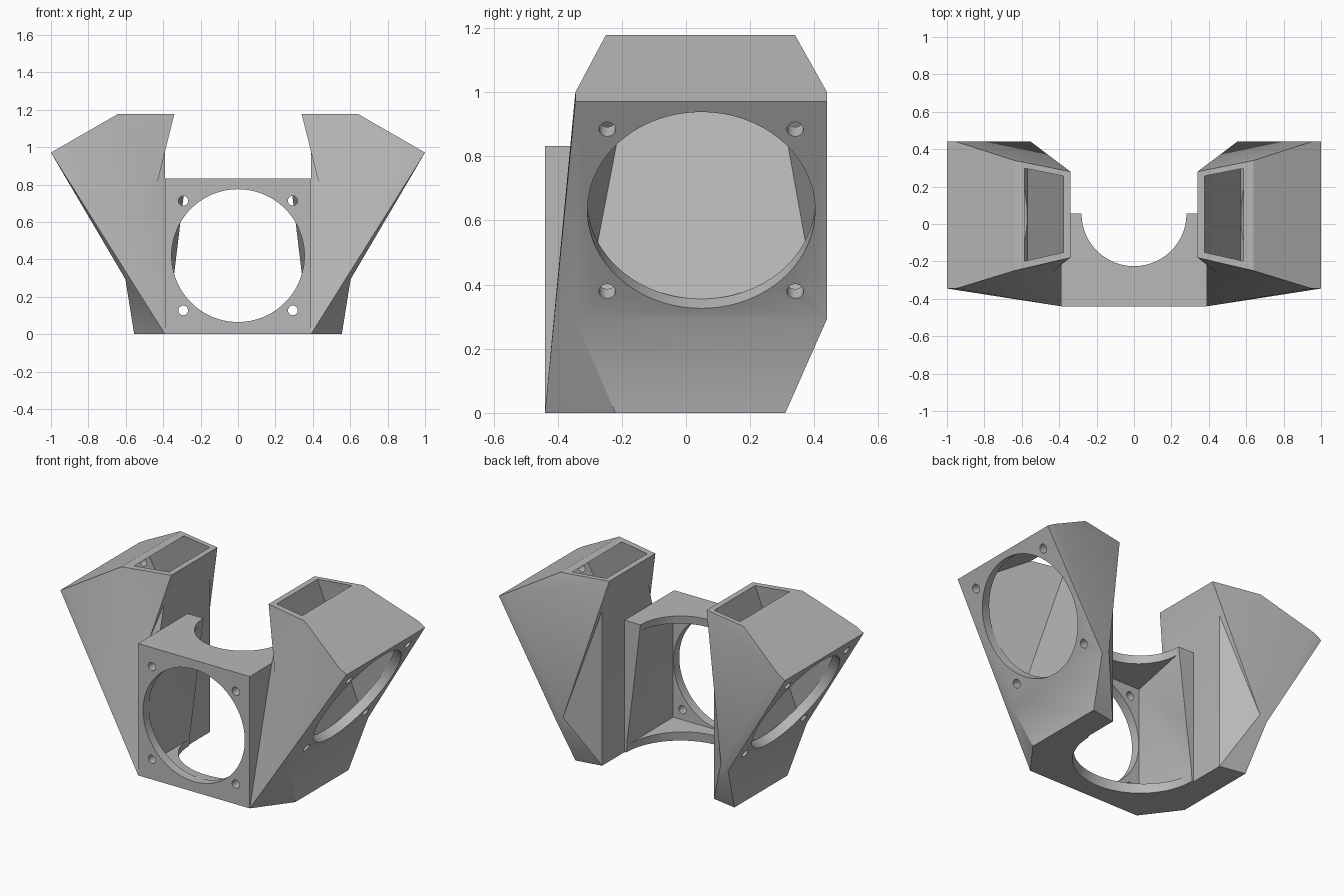
import bpy
import bmesh
from math import radians
from mathutils import Vector

cube = bpy.data.objects.get("Cube")
if cube:
    bpy.data.objects.remove(cube, do_unlink=True)

grey = bpy.data.materials.new("plain grey")
grey.use_nodes = True
colour = (0.48, 0.48, 0.48, 1)
grey.diffuse_color = colour
grey.node_tree.nodes["Principled BSDF"].inputs["Base Color"].default_value = colour

HALF, BORE, SCREW, PLATE = 0.3925, 0.355, 0.293, 0.058


def hull(name, points):
    """Convex solid around a few corner points."""
    bm = bmesh.new()
    for p in points:
        bm.verts.new(p)
    result = bmesh.ops.convex_hull(bm, input=bm.verts)
    spare = [v for v in result["geom_interior"] if isinstance(v, bmesh.types.BMVert)]
    bmesh.ops.delete(bm, geom=spare, context="VERTS")
    bmesh.ops.dissolve_limit(bm, angle_limit=radians(0.5), verts=bm.verts, edges=bm.edges)
    bmesh.ops.recalc_face_normals(bm, faces=bm.faces)
    mesh = bpy.data.meshes.new(name)
    bm.to_mesh(mesh)
    bm.free()
    obj = bpy.data.objects.new(name, mesh)
    bpy.context.collection.objects.link(obj)
    obj.data.materials.append(grey)
    return obj


def cone(centre, axis, low_radius, high_radius, depth, sides):
    bpy.ops.mesh.primitive_cone_add(
        vertices=sides, radius1=low_radius, radius2=high_radius, depth=depth,
        location=centre, rotation=Vector(axis).to_track_quat("Z", "Y").to_euler())
    return bpy.context.object


def select_only(obj):
    bpy.ops.object.select_all(action="DESELECT")
    bpy.context.view_layer.objects.active = obj
    obj.select_set(True)


def combine(obj, other, operation="DIFFERENCE"):
    """Cut or merge with another solid, then discard it."""
    other.hide_render = True
    mod = obj.modifiers.new("combine", "BOOLEAN")
    mod.operation, mod.solver, mod.object = operation, "EXACT", other
    select_only(obj)
    bpy.ops.object.modifier_apply(modifier=mod.name)
    bpy.data.objects.remove(other, do_unlink=True)


def square(centre, u, v, normal, half, depth):
    """Corners of a square lying behind the fan face."""
    return [centre + u * a * half + v * b * half - normal * depth
            for a in (-1, 1) for b in (-1, 1)]


def fan_holes(obj, centre, u, v, normal):
    """Large bore and four screw holes through a fan plate."""
    middle = centre - normal * (PLATE - 0.018) / 2
    depth = PLATE + 0.022
    combine(obj, cone(middle, normal, BORE, BORE, depth, 96))
    for p in square(middle, u, v, normal, SCREW, 0):
        combine(obj, cone(p, normal, 0.026, 0.026, depth, 20))


def finish(obj):
    select_only(obj)
    bpy.ops.object.shade_smooth_by_angle(angle=radians(25))


# Central shroud: open-backed box, tapering inside, cut by an upright cone
shroud = hull("central_shroud", [(x, y, z) for x in (-0.39, 0.39)
                                 for y in (-0.44, 0.055) for z in (0, 0.833)])
centre, normal = Vector((0, -0.44, 0.42)), Vector((0, -1, 0))
u, v = Vector((0, 0, 1)), Vector((1, 0, 0))
back = [(s * w, 0.07, z) for s in (-1, 1) for w, z in ((0.278, 0.79), (0.375, 0.045))]
combine(shroud, hull("cavity", square(centre, u, v, normal, BORE + 0.002, PLATE) + back))
combine(shroud, cone((0, 0.055, 0.4165), (0, 0, 1), 0.38, 0.28, 0.84, 96))
fan_holes(shroud, centre, u, v, normal)
finish(shroud)


def duct(name, s):
    """Side duct from a tilted fan plate up to a narrow outlet."""
    def level(points, z):
        return [(s * x, y, z) for x, y in points]

    centre = Vector((s * 0.801, 0.0475, 0.632))
    u, v = Vector((s * 0.507, 0, 0.862)), Vector((0, 1, 0))
    normal = Vector((s * 0.862, 0, -0.507))
    plate = (square(centre, u, v, normal, HALF, 0)
             + square(centre, u, v, normal, HALF, PLATE))
    outlet_inner = level([(0.34, -0.18), (0.34, 0.28)], 1.178)
    outlet_outer = level([(0.64, 0.34), (0.64, -0.25)], 1.178)
    wall_top = level([(0.39, -0.18), (0.39, 0.28)], 0.98)
    wall_foot = level([(0.39, -0.44), (0.39, 0.28)], 0)
    toe = level([(0.555, -0.22), (0.555, 0.31)], 0)
    plate_foot = [p for p in plate if p.z < 0.4]

    # Main funnel, leaning neck and solid foot
    body = hull(name, plate + outlet_outer + wall_top + wall_foot)
    combine(body, hull("neck", plate + outlet_inner + outlet_outer + wall_top), "UNION")
    combine(body, hull("foot", plate_foot + wall_top + wall_foot + toe), "UNION")

    # Air passage
    opening = level([(0.375, -0.15), (0.375, 0.255), (0.575, 0.295), (0.575, -0.195)], 1.185)
    combine(body, hull("passage", square(centre, u, v, normal, BORE + 0.002, PLATE) + opening))
    fan_holes(body, centre, u, v, normal)
    finish(body)


duct("left_duct", 1)
duct("right_duct", -1)
